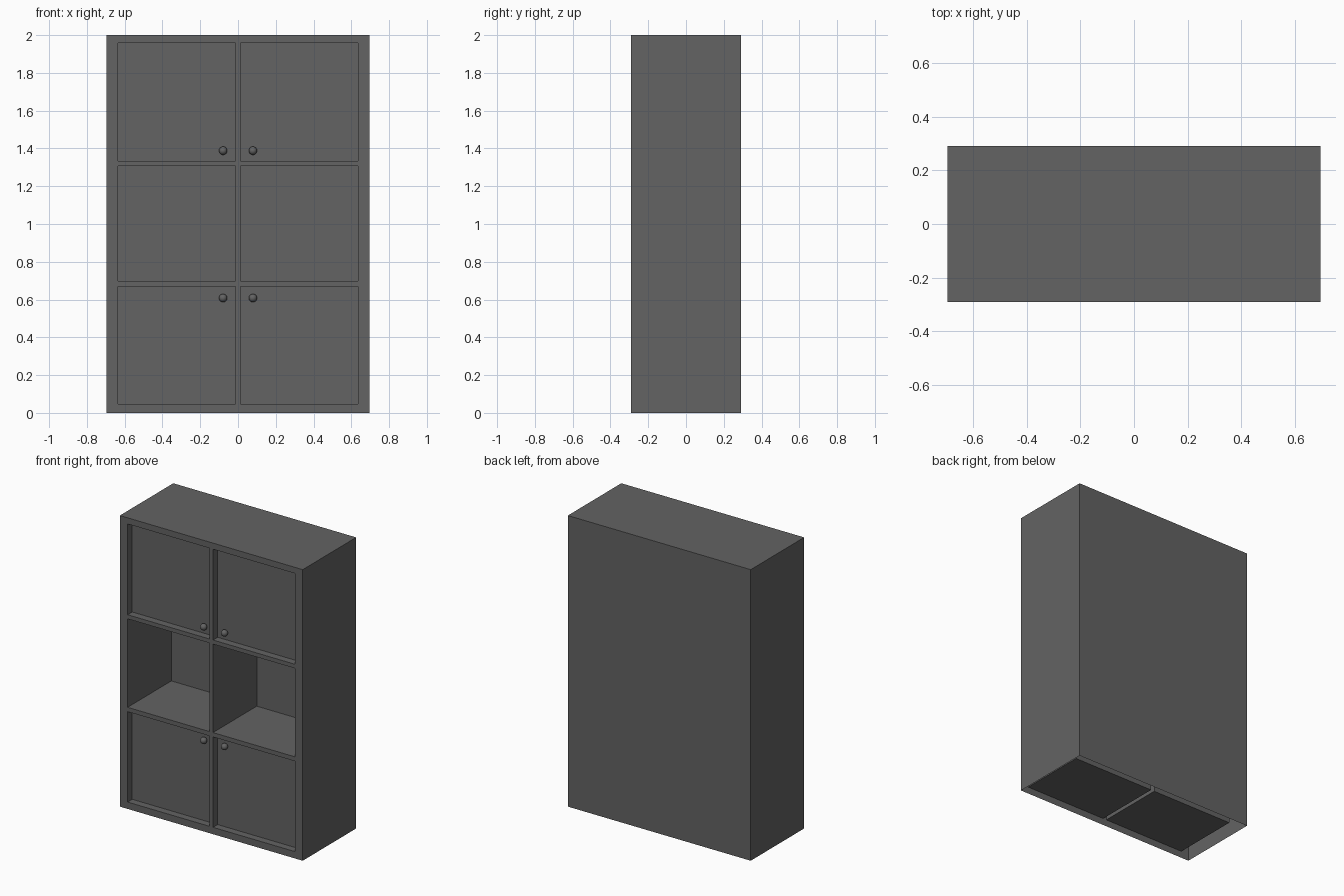
import bpy
import bmesh
from mathutils import Vector

cube = bpy.data.objects.get("Cube")
if cube:
    bpy.data.objects.remove(cube, do_unlink=True)

W, D, H = 0.695, 0.29, 2.0          # half width, half depth, height
INNER, POST = 0.636, 0.013          # compartment outer and inner x
ROWS = [(0.047, 0.668), (0.698, 1.306), (1.334, 1.958)]
POCKET_DEPTH = 0.475
DOOR_Y = -0.24

grey = bpy.data.materials.new("dark_grey")
grey.use_nodes = True
colour = (0.125, 0.125, 0.125, 1)
grey.diffuse_color = colour
grey.node_tree.nodes["Principled BSDF"].inputs["Base Color"].default_value = colour


def add_object(name, bm):
    mesh = bpy.data.meshes.new(name)
    bm.to_mesh(mesh)
    bm.free()
    mesh.materials.append(grey)
    obj = bpy.data.objects.new(name, mesh)
    bpy.context.collection.objects.link(obj)
    return obj


def quad(bm, *corners):
    return bm.faces.new([bm.verts.new(c) for c in corners])


# Cabinet: front grid with recessed compartments, in a shell open underneath
bm = bmesh.new()
xs = [-W, -INNER, -POST, POST, INNER, W]
zs = [0] + [z for row in ROWS for z in row] + [H]
pockets = []
for i, (x0, x1) in enumerate(zip(xs, xs[1:])):
    for j, (z0, z1) in enumerate(zip(zs, zs[1:])):
        face = quad(bm, (x0, -D, z0), (x1, -D, z0), (x1, -D, z1), (x0, -D, z1))
        if i % 2 and j % 2:
            pockets.append(face)
pushed = bmesh.ops.extrude_discrete_faces(bm, faces=pockets)["faces"]
bmesh.ops.translate(bm, verts=[v for f in pushed for v in f.verts],
                    vec=(0, POCKET_DEPTH, 0))
quad(bm, (W, D, 0), (-W, D, 0), (-W, D, H), (W, D, H))
quad(bm, (-W, -D, H), (W, -D, H), (W, D, H), (-W, D, H))
quad(bm, (W, -D, 0), (W, D, 0), (W, D, H), (W, -D, H))
quad(bm, (-W, D, 0), (-W, -D, 0), (-W, -D, H), (-W, D, H))
bmesh.ops.remove_doubles(bm, verts=bm.verts, dist=0.0005)
add_object("cabinet", bm)


# Doors and round knobs for the bottom and top rows
def add_door(name, side, row):
    z0, z1 = row
    bm = bmesh.new()
    bmesh.ops.create_cube(bm, size=1)
    bmesh.ops.scale(bm, verts=bm.verts, vec=(INNER - POST, 0.025, z1 - z0))
    bmesh.ops.translate(bm, verts=bm.verts, vec=Vector(
        (side * (INNER + POST) / 2, DOOR_Y + 0.0125, (z0 + z1) / 2)))
    add_object(name + "_door", bm)


def add_knob(name, side, z):
    bm = bmesh.new()
    bmesh.ops.create_uvsphere(bm, u_segments=24, v_segments=12, radius=0.022)
    bmesh.ops.translate(bm, verts=bm.verts, vec=(side * 0.079, DOOR_Y - 0.02, z))
    for face in bm.faces:
        face.smooth = True
    add_object(name + "_knob", bm)


for level, row, knob_z in (("lower", ROWS[0], 0.608), ("upper", ROWS[2], 1.388)):
    for hand, side in (("left", 1), ("right", -1)):
        add_door(f"{level}_{hand}", side, row)
        add_knob(f"{level}_{hand}", side, knob_z)
